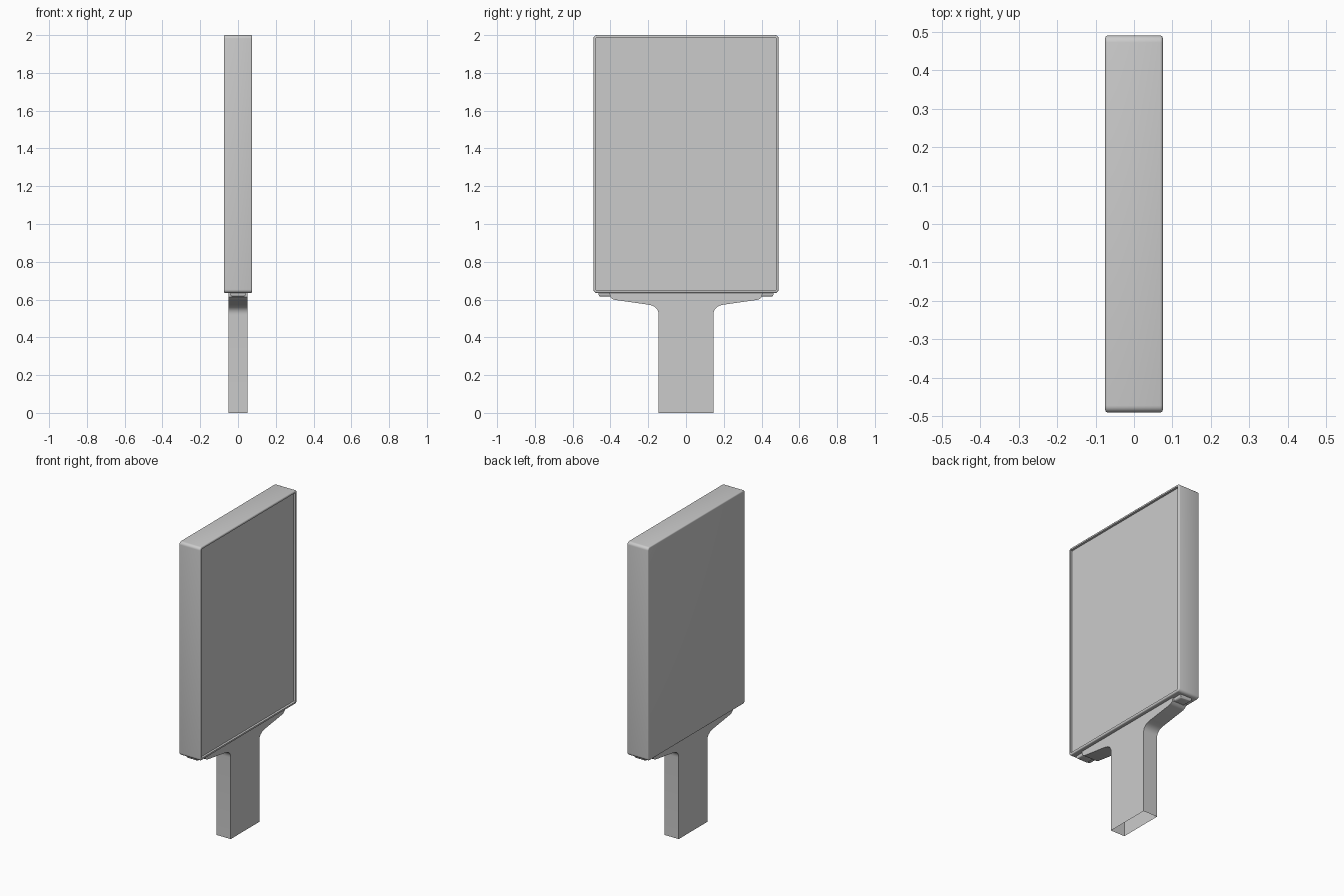
import bpy, bmesh, math
from mathutils import Matrix

if "Cube" in bpy.data.objects:
    bpy.data.objects.remove(bpy.data.objects["Cube"])


def finish(bm, name):
    bmesh.ops.recalc_face_normals(bm, faces=bm.faces[:])
    me = bpy.data.meshes.new(name)
    bm.to_mesh(me)
    bm.free()
    ob = bpy.data.objects.new(name, me)
    bpy.context.collection.objects.link(ob)
    bpy.ops.object.select_all(action='DESELECT')
    ob.select_set(True)
    bpy.context.view_layer.objects.active = ob
    bpy.ops.object.shade_smooth_by_angle(angle=math.radians(35))
    return ob


def box(x0, x1, y0, y1, z0, z1):
    bm = bmesh.new()
    m = (Matrix.Translation(((x0 + x1) / 2, (y0 + y1) / 2, (z0 + z1) / 2))
         @ Matrix.Diagonal((x1 - x0, y1 - y0, z1 - z0, 1)))
    bmesh.ops.create_cube(bm, size=1, matrix=m)
    return bm


def bevel(bm, edges, width, segments):
    bmesh.ops.bevel(bm, geom=edges, offset=width, segments=segments,
                    profile=0.5, affect='EDGES')


# Display panel: rounded slab with a recessed screen on the +x face
bm = box(-0.075, 0.075, -0.49, 0.49, 0.635, 2.0)
bevel(bm, [e for e in bm.edges
           if abs(e.verts[0].co.x - e.verts[1].co.x) > 0.1], 0.018, 5)
bevel(bm, [e for e in bm.edges
           if abs(e.verts[0].co.x - e.verts[1].co.x) < 1e-4], 0.007, 3)
bm.normal_update()
screen = max((f for f in bm.faces if f.normal.x > 0.9), key=lambda f: f.calc_area())
bmesh.ops.inset_region(bm, faces=[screen], thickness=0.007, depth=0)
ext = bmesh.ops.extrude_discrete_faces(bm, faces=[screen])
bmesh.ops.translate(bm, verts=ext['faces'][0].verts[:], vec=(-0.014, 0, 0))
finish(bm, "display_panel")

# Stand: neck flaring into a wide yoke, open at the bottom
half = [(0.145, 0.0), (0.145, 0.52)]
ctrl = [(0.145, 0.52), (0.145, 0.566), (0.205, 0.574)]
for i in range(1, 9):
    t = i / 8
    half.append(tuple((1 - t) ** 2 * a + 2 * t * (1 - t) * b + t * t * c
                      for a, b, c in zip(*ctrl)))
half += [(0.375, 0.598), (0.390, 0.603), (0.402, 0.614), (0.405, 0.637)]
outline = half + [(-y, z) for y, z in reversed(half)]
bm = bmesh.new()
face = bm.faces.new([bm.verts.new((-0.05, y, z)) for y, z in outline])
ext = bmesh.ops.extrude_face_region(bm, geom=[face], use_keep_orig=True)
bmesh.ops.translate(bm, vec=(0.1, 0, 0),
                    verts=[g for g in ext['geom'] if isinstance(g, bmesh.types.BMVert)])
bmesh.ops.delete(bm, context='FACES_ONLY',
                 geom=[f for f in bm.faces if all(v.co.z < 1e-4 for v in f.verts)])
finish(bm, "stand")

# Mounting tabs under the panel at both ends of the yoke
for side, s in (("left", -1), ("right", 1)):
    y0, y1 = sorted((s * 0.36, s * 0.463))
    bm = box(-0.04, 0.04, y0, y1, 0.615, 0.645)
    bevel(bm, [e for e in bm.edges if all(v.co.z < 0.62 for v in e.verts)], 0.012, 3)
    finish(bm, "mounting_tab_" + side)
